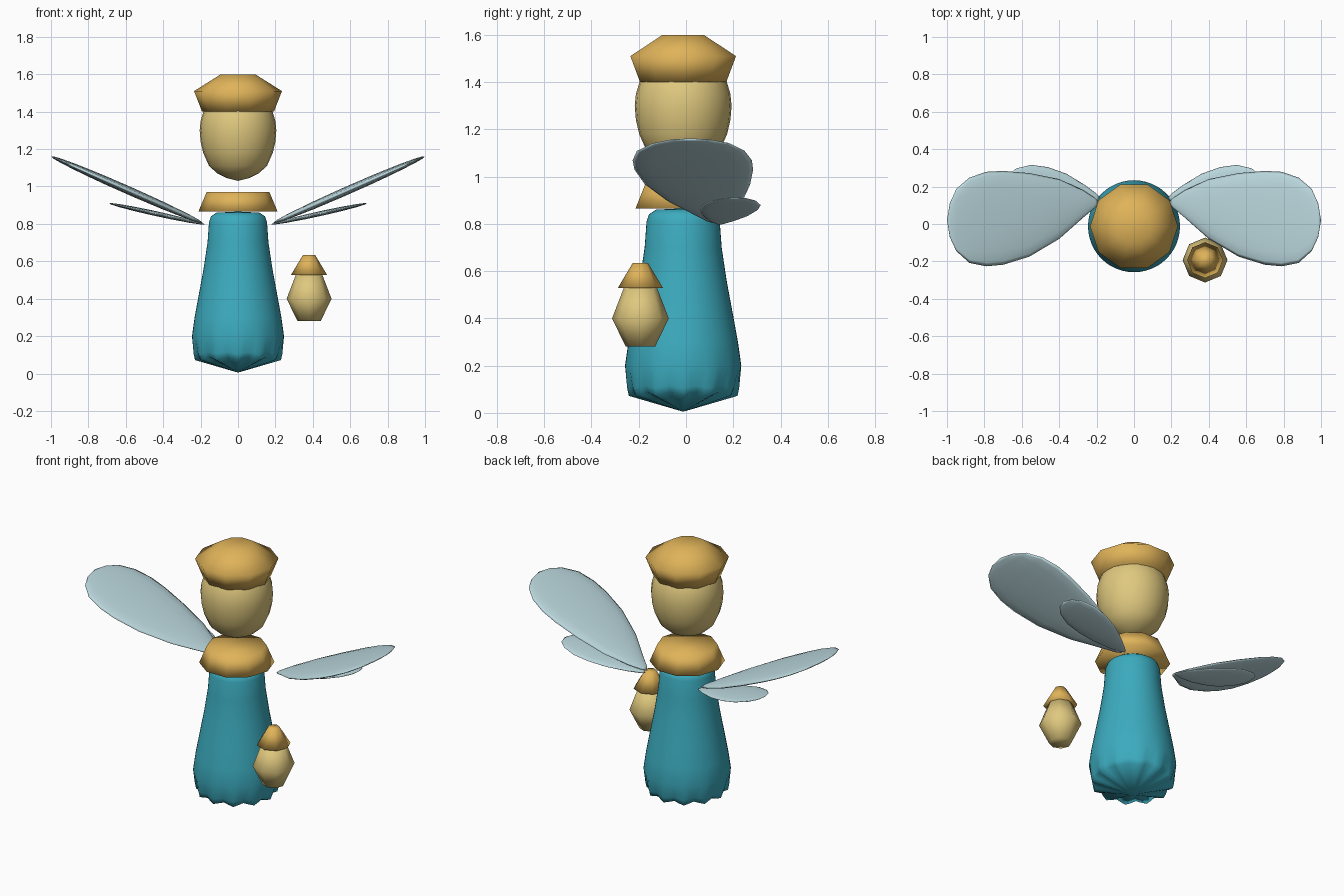
import bpy, bmesh
from math import sin, cos, pi, sqrt, atan

if "Cube" in bpy.data.objects:
    bpy.data.objects.remove(bpy.data.objects["Cube"], do_unlink=True)


def material(name, rgb):
    m = bpy.data.materials.new(name)
    m.use_nodes = True
    m.diffuse_color = (*rgb, 1)
    m.node_tree.nodes["Principled BSDF"].inputs["Base Color"].default_value = (*rgb, 1)
    return m


TEAL = material("teal cloth", (0.045, 0.41, 0.52))
GOLD = material("gold", (0.74, 0.45, 0.10))
CREAM = material("cream", (0.74, 0.58, 0.21))
WING = material("pale blue wing", (0.50, 0.69, 0.73))
AXIS_Y = -0.012


def loft(name, rings, mat, smooth=True):
    """Skin a list of rings; a one-point ring is a pole, open ends are capped."""
    bm = bmesh.new()
    loops = [[bm.verts.new(p) for p in ring] for ring in rings]
    for a, b in zip(loops, loops[1:]):
        n = max(len(a), len(b))
        for i in range(n):
            j = (i + 1) % n
            quad = [a[i % len(a)], a[j % len(a)], b[j % len(b)], b[i % len(b)]]
            bm.faces.new(list(dict.fromkeys(quad)))
    for end in (loops[0], loops[-1]):
        if len(end) > 2:
            bm.faces.new(end)
    bmesh.ops.recalc_face_normals(bm, faces=bm.faces)
    mesh = bpy.data.meshes.new(name)
    bm.to_mesh(mesh)
    bm.free()
    mesh.materials.append(mat)
    for p in mesh.polygons:
        p.use_smooth = smooth
    obj = bpy.data.objects.new(name, mesh)
    bpy.context.collection.objects.link(obj)
    return obj


def turn(name, profile, sides, mat, centre=(0, AXIS_Y), folds=0, smooth=True):
    """Revolve (radius, z, fold depth) rows around a vertical axis."""
    rings = []
    for r, z, *depth in profile:
        d = depth[0] if depth else 0
        ring = []
        for i in range(sides if r else 1):
            t = 2 * pi * i / sides
            wave = d * cos(folds * t)
            ring.append((centre[0] + (r + wave) * cos(t),
                         centre[1] + (r + wave) * sin(t), z - wave))
        rings.append(ring)
    return loft(name, rings, mat, smooth)


# Robe with a gathered hem
turn("robe", [(0, 0.005), (0.222, 0.08, 0.008), (0.232, 0.11, 0.005), (0.246, 0.2),
              (0.232, 0.3), (0.21, 0.42), (0.184, 0.56), (0.163, 0.7), (0.155, 0.81),
              (0.145, 0.84), (0.115, 0.86), (0, 0.866)], 48, TEAL, folds=12)

# Collar, head and cap
turn("collar", [(0.212, 0.865), (0.168, 0.97)], 10, GOLD)
turn("head", [(0, 1.03), (0.06, 1.045), (0.11, 1.07), (0.155, 1.11), (0.186, 1.18),
              (0.2, 1.24), (0.205, 1.3), (0.2, 1.35), (0.182, 1.41), (0.14, 1.47),
              (0, 1.52)], 24, CREAM)
turn("cap", [(0.192, 1.4), (0.235, 1.51), (0.092, 1.6)], 10, GOLD)

# Lantern hanging beside the robe
SPOT = (0.38, -0.193)
turn("lantern_body", [(0.063, 0.282), (0.12, 0.4), (0.07, 0.53)], 8, CREAM, SPOT)
turn("lantern_roof", [(0.096, 0.528), (0.032, 0.635)], 8, GOLD, SPOT)


def wing(name, side, outline, z0, slope, thick):
    """Leaf-shaped wing from (x, low y, high y) stations on a sloping plane."""
    x0, x1 = outline[0][0], outline[-1][0]
    tilt = atan(slope)
    rings = []
    for x, lo, hi in outline:
        u = 2 * (x - x0) / (x1 - x0) - 1
        h = thick * sqrt(max(0, 1 - u * u))
        mid, half = (lo + hi) / 2, (hi - lo) / 2
        z = z0 + slope * (x - x0)
        ring = []
        for i in range(16 if half else 1):
            t = 2 * pi * i / 16
            up = h * sin(t)
            ring.append((side * (x - up * sin(tilt)), mid + half * cos(t),
                         z + up * cos(tilt)))
        rings.append(ring)
    loft(name, rings, WING)


BIG = [(0.185, 0.115, 0.115), (0.21, 0.085, 0.14), (0.27, 0.035, 0.18),
       (0.4, -0.08, 0.24), (0.56, -0.175, 0.272), (0.7, -0.218, 0.284),
       (0.79, -0.226, 0.279), (0.88, -0.208, 0.248), (0.95, -0.145, 0.188),
       (0.985, -0.07, 0.11), (1.0, 0.02, 0.02)]
SMALL = [(0.18, 0.14, 0.14), (0.2, 0.123, 0.162), (0.26, 0.095, 0.207),
         (0.36, 0.068, 0.268), (0.46, 0.06, 0.304), (0.55, 0.068, 0.316),
         (0.63, 0.105, 0.297), (0.675, 0.152, 0.26), (0.69, 0.205, 0.205)]

# Two pairs of wings
for label, side in (("left", 1), ("right", -1)):
    wing(label + "_upper_wing", side, BIG, 0.803, 0.44, 0.022)
    wing(label + "_lower_wing", side, SMALL, 0.798, 0.22, 0.013)
